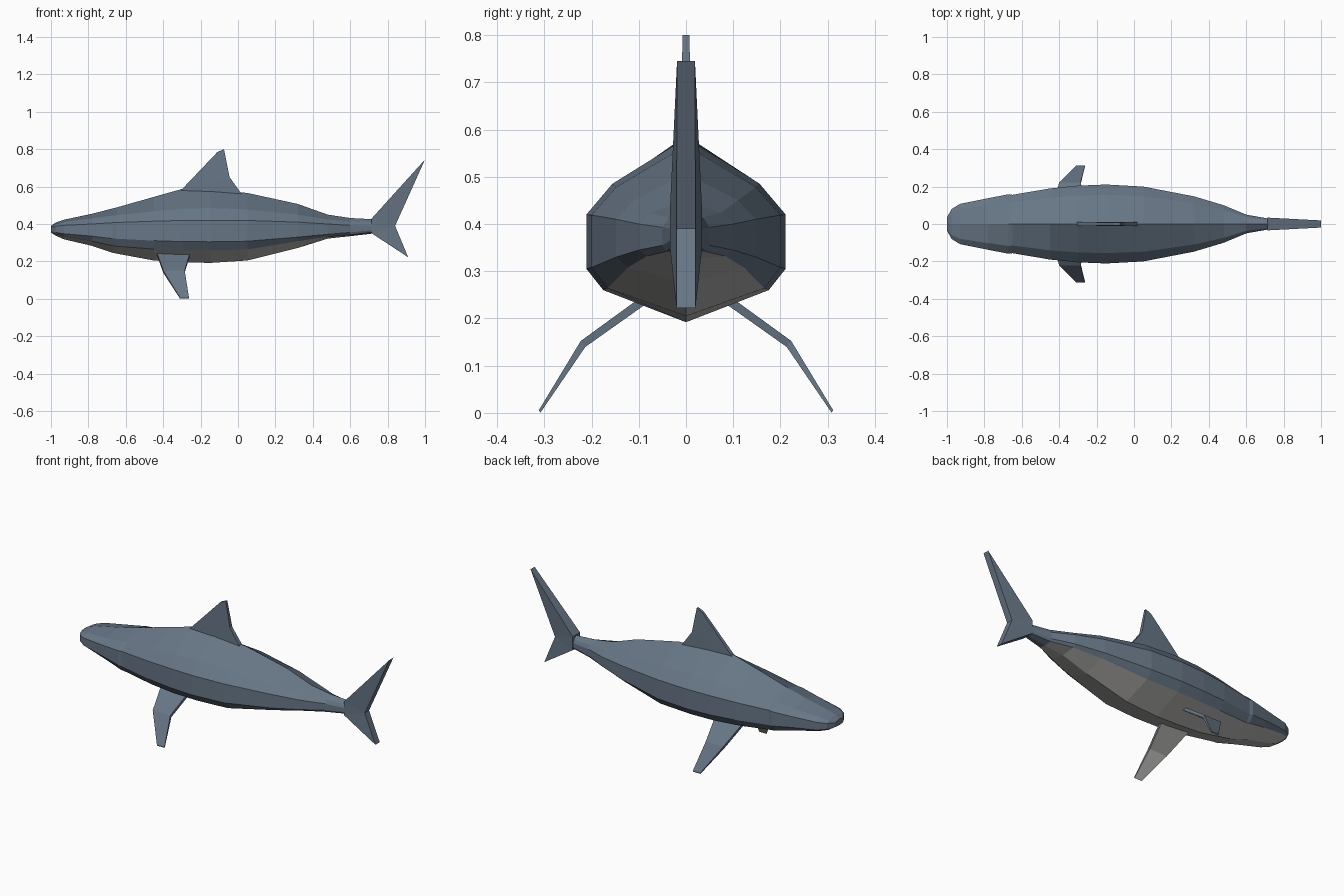
import bpy, bmesh
from mathutils import Vector

if "Cube" in bpy.data.objects:
    bpy.data.objects.remove(bpy.data.objects["Cube"])


def material(name, rgb):
    m = bpy.data.materials.new(name)
    m.diffuse_color = (*rgb, 1)
    m.use_nodes = True
    m.node_tree.nodes["Principled BSDF"].inputs["Base Color"].default_value = m.diffuse_color
    return m


BLUE = material("slate blue", (0.135, 0.18, 0.235))
GREY = material("belly grey", (0.5, 0.495, 0.485))


def finish(name, bm, is_grey=lambda f: False):
    bmesh.ops.recalc_face_normals(bm, faces=bm.faces[:])
    bm.normal_update()
    for f in bm.faces:
        f.material_index = 1 if is_grey(f) else 0
    me = bpy.data.meshes.new(name)
    bm.to_mesh(me)
    bm.free()
    me.materials.append(BLUE)
    me.materials.append(GREY)
    ob = bpy.data.objects.new(name, me)
    bpy.context.collection.objects.link(ob)
    return ob


# Body stations: x, half width, z of spine, shoulder, upper side, lower side, belly edge, keel
STATIONS = [
    (-1.00, 0.035, 0.390, 0.387, 0.382, 0.362, 0.357, 0.355),
    (-0.975, 0.080, 0.408, 0.400, 0.388, 0.355, 0.345, 0.338),
    (-0.93, 0.108, 0.423, 0.411, 0.393, 0.348, 0.335, 0.318),
    (-0.78, 0.138, 0.455, 0.430, 0.400, 0.335, 0.308, 0.283),
    (-0.67, 0.159, 0.483, 0.445, 0.407, 0.322, 0.284, 0.246),
    (-0.65, 0.156, 0.488, 0.447, 0.408, 0.321, 0.281, 0.242),
    (-0.45, 0.190, 0.545, 0.468, 0.415, 0.311, 0.266, 0.205),
    (-0.30, 0.205, 0.587, 0.482, 0.419, 0.306, 0.260, 0.196),
    (-0.15, 0.211, 0.582, 0.485, 0.420, 0.305, 0.260, 0.192),
    (0.05, 0.200, 0.566, 0.478, 0.419, 0.308, 0.264, 0.205),
    (0.32, 0.148, 0.507, 0.450, 0.410, 0.330, 0.308, 0.272),
    (0.48, 0.100, 0.450, 0.424, 0.400, 0.345, 0.332, 0.322),
    (0.60, 0.050, 0.432, 0.413, 0.393, 0.355, 0.342, 0.335),
    (0.73, 0.027, 0.425, 0.408, 0.390, 0.368, 0.357, 0.350),
]
FRACTIONS = (0, 0.74, 1, 1, 0.83, 0)

bm = bmesh.new()
rings = []
for x, w, *zs in STATIONS:
    half = [(x, w * f, z) for f, z in zip(FRACTIONS, zs)]
    other = [(x, -y, z) for _, y, z in half[4:0:-1]]
    rings.append([bm.verts.new(p) for p in half + other])
n = len(rings[0])
belly = set()
for i, (a, b) in enumerate(zip(rings, rings[1:])):
    for k in range(n):
        f = bm.faces.new((a[k], a[(k + 1) % n], b[(k + 1) % n], b[k]))
        # Underside between the two belly edges is grey, from snout to tail stalk
        if k in (4, 5) and 0 < i < len(rings) - 2:
            belly.add(f)
bm.faces.new(rings[0])
bm.faces.new(rings[-1])
finish("body", bm, lambda f: f in belly)


def upright_fin(name, outline, polys):
    """Fin in the x-z plane; outline rows are x, z, half thickness."""
    bm = bmesh.new()
    sides = [[bm.verts.new((x, s * t, z)) for x, z, t in outline] for s in (1, -1)]
    for p in polys:
        for side in sides:
            bm.faces.new([side[i] for i in p])
    m = len(outline)
    for i in range(m):
        j = (i + 1) % m
        bm.faces.new((sides[0][i], sides[0][j], sides[1][j], sides[1][i]))
    finish(name, bm)


# Dorsal fin
upright_fin("dorsal_fin",
            [(-0.31, 0.575, 0.012), (-0.11, 0.785, 0.007), (-0.075, 0.80, 0.007),
             (-0.045, 0.65, 0.011), (0.02, 0.56, 0.012)],
            [(0, 1, 2, 3), (0, 3, 4)])

# Tail fin with long upper and short lower lobe
upright_fin("tail_fin",
            [(0.715, 0.43, 0.034), (1.0, 0.745, 0.019), (0.84, 0.39, 0.02),
             (0.91, 0.222, 0.02), (0.715, 0.35, 0.034)],
            [(0, 1, 2), (0, 2, 4), (2, 3, 4)])

# Pectoral fins: rows of leading x, trailing x, y, z, half thickness
ROWS = [(-0.435, -0.255, 0.08, 0.245, 0.009), (-0.40, -0.285, 0.218, 0.146, 0.008),
        (-0.31, -0.262, 0.310, 0.003, 0.003)]
for name, s in (("left_pectoral_fin", 1), ("right_pectoral_fin", -1)):
    bm = bmesh.new()
    loops = []
    for x0, x1, y, z, t in ROWS:
        off = Vector((0, 0.6, 0.8)) * t
        pts = [Vector((x0, y, z)) + off, Vector((x1, y, z)) + off,
               Vector((x1, y, z)) - off, Vector((x0, y, z)) - off]
        loops.append([bm.verts.new((p.x, s * p.y, max(p.z, 0))) for p in pts])
    for a, b in zip(loops, loops[1:]):
        for k in range(4):
            bm.faces.new((a[k], a[(k + 1) % 4], b[(k + 1) % 4], b[k]))
    bm.faces.new(loops[0])
    bm.faces.new(loops[-1])
    # Underside of the fin is grey
    finish(name, bm, lambda f: f.normal.z < -0.3 and abs(f.normal.x) < 0.5
           and f.calc_center_median().z > 0.01)
